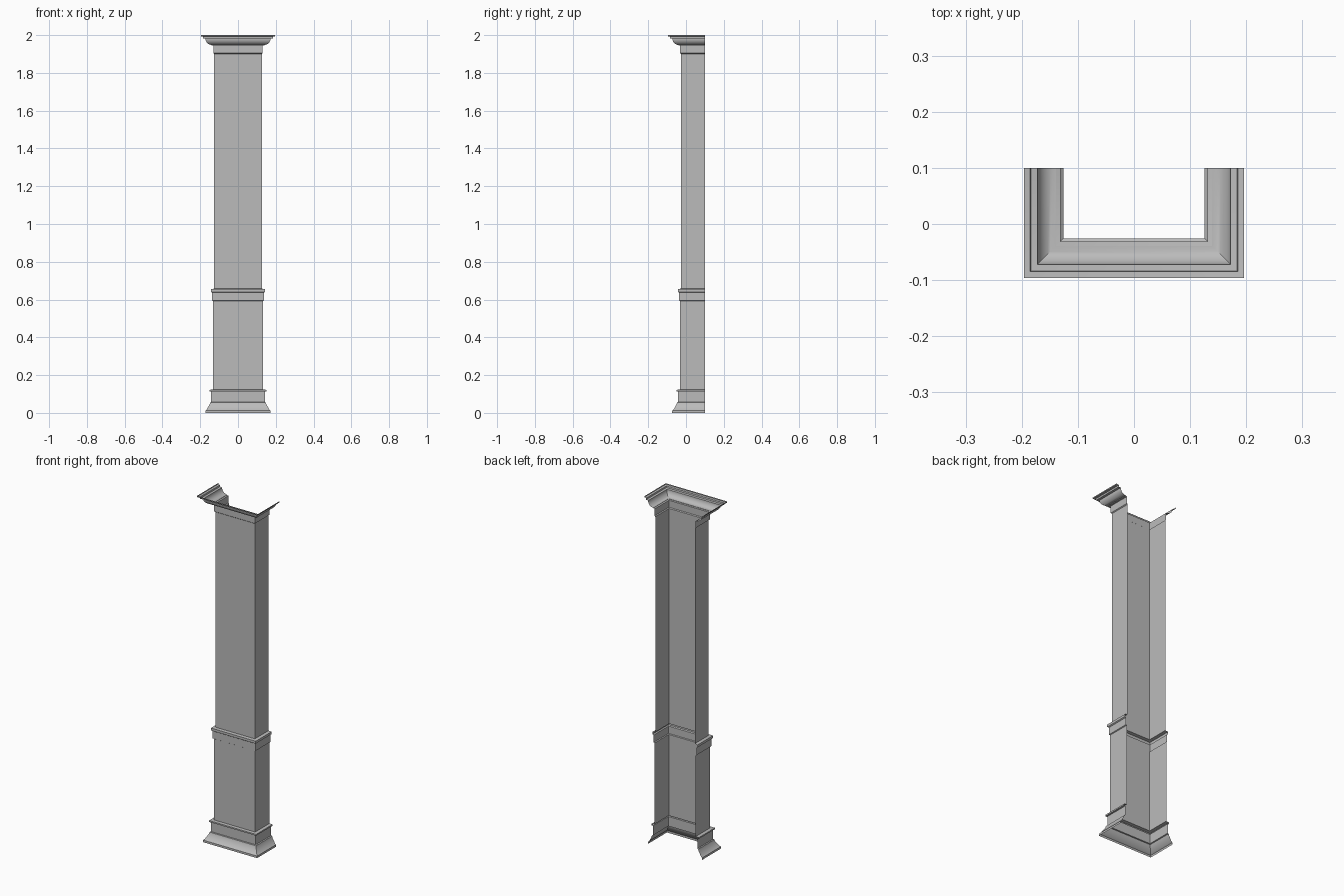
import bpy, bmesh, math

cube = bpy.data.objects.get("Cube")
if cube:
    bpy.data.objects.remove(cube)

HALF, FRONT, BACK = 0.126, -0.026, 0.1   # shaft half width, front and open back

# Plain grey paint
grey = bpy.data.materials.new("grey_paint")
grey.use_nodes = True
colour = (0.5, 0.5, 0.5, 1)
grey.diffuse_color = colour
grey.node_tree.nodes["Principled BSDF"].inputs["Base Color"].default_value = colour


def sweep(name, profile):
    """Run a (projection, height) profile round the three sides with mitred corners."""
    bm = bmesh.new()
    rows = []
    for out, z in profile:
        x, y = HALF + out, FRONT - out
        path = [(-x, BACK), (-x, y), (x, y), (x, BACK)]
        rows.append([bm.verts.new((px, py, z)) for px, py in path])
    for low, high in zip(rows, rows[1:]):
        for i in range(3):
            bm.faces.new((low[i], low[i + 1], high[i + 1], high[i]))
    mesh = bpy.data.meshes.new(name)
    bm.to_mesh(mesh)
    bm.free()
    mesh.materials.append(grey)
    obj = bpy.data.objects.new(name, mesh)
    bpy.context.collection.objects.link(obj)
    bpy.ops.object.select_all(action='DESELECT')
    obj.select_set(True)
    bpy.context.view_layer.objects.active = obj
    bpy.ops.object.shade_smooth_by_angle(angle=math.radians(30))


# Flared base moulding with a cap ledge
sweep("base_moulding", [(0.047, 0), (0.047, 0.012), (0.041, 0.016), (0.024, 0.046),
                        (0.022, 0.055), (0.016, 0.057), (0.016, 0.112), (0.024, 0.114),
                        (0.024, 0.122), (0.006, 0.124)])

# Slightly wider lower panel
sweep("lower_panel", [(0.006, 0.124), (0.006, 0.592)])

# Band between lower panel and shaft
sweep("middle_band", [(0.006, 0.592), (0.011, 0.595), (0.011, 0.637), (0.017, 0.641),
                      (0.017, 0.655), (0, 0.658)])

# Tall upper shaft
sweep("shaft", [(0, 0.658), (0, 1.9)])

# Capital: neck, rounded moulding, stepped top
STEPS = 10
arc = [math.pi / 2 * i / STEPS for i in range(STEPS + 1)]
rounded = [(0.013 + 0.033 * math.sin(a), 1.981 - 0.033 * math.cos(a)) for a in arc]
sweep("capital", [(0, 1.9), (0.005, 1.904), (0.005, 1.944), (0.013, 1.946)]
      + rounded + [(0.058, 1.983), (0.059, 1.992), (0.07, 1.994), (0.07, 2)])
